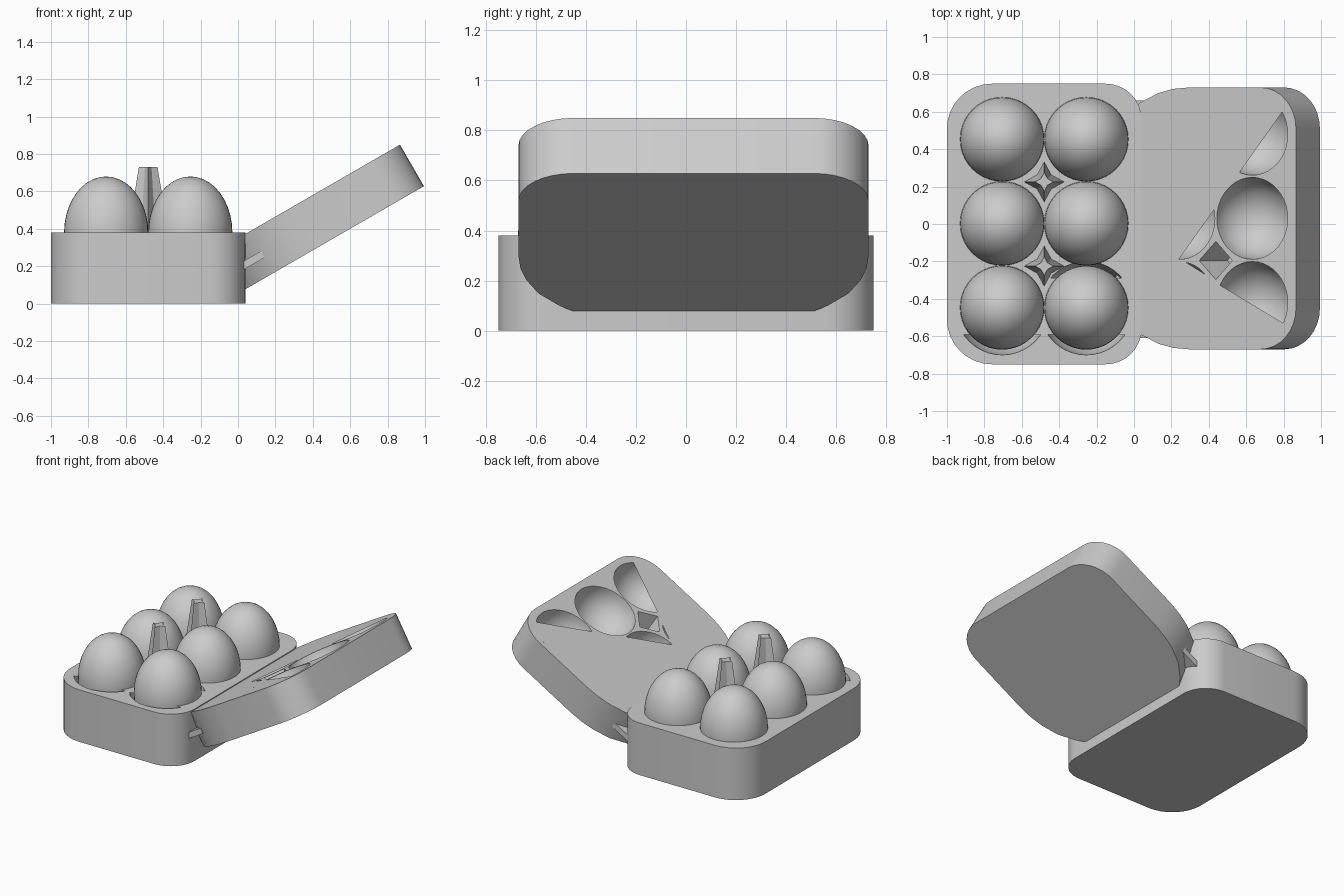
import bpy, bmesh, math
from mathutils import Matrix, Vector

if "Cube" in bpy.data.objects:
    bpy.data.objects.remove(bpy.data.objects["Cube"])


def finish(name, bm, angle=None, matrix=None):
    bmesh.ops.recalc_face_normals(bm, faces=bm.faces)
    me = bpy.data.meshes.new(name)
    bm.to_mesh(me)
    bm.free()
    ob = bpy.data.objects.new(name, me)
    bpy.context.collection.objects.link(ob)
    if matrix:
        ob.matrix_world = matrix
    if angle:
        smooth(ob, angle)
    return ob


def smooth(ob, angle=30):
    bpy.ops.object.select_all(action='DESELECT')
    ob.select_set(True)
    bpy.context.view_layer.objects.active = ob
    bpy.ops.object.shade_smooth_by_angle(angle=math.radians(angle))


def loft(name, rings, matrix=None):
    """Closed solid through two or more rings of 3D points."""
    bm = bmesh.new()
    vs = [[bm.verts.new(p) for p in r] for r in rings]
    n = len(vs[0])
    for a, b in zip(vs, vs[1:]):
        for i in range(n):
            j = (i + 1) % n
            bm.faces.new((a[i], a[j], b[j], b[i]))
    bm.faces.new(vs[0][::-1])
    bm.faces.new(vs[-1])
    return finish(name, bm, matrix=matrix)


def prism(name, pts, z0, z1, matrix=None):
    return loft(name, [[(x, y, z) for x, y in pts] for z in (z0, z1)], matrix)


def arc(cx, cy, rx, ry, a0, n=8):
    return [(cx + rx * math.cos(math.radians(a0 + 90 * i / n)),
             cy + ry * math.sin(math.radians(a0 + 90 * i / n))) for i in range(n + 1)]


def ellipsoid(name, c, r, h, matrix=None, segs=40, rings=20):
    bm = bmesh.new()
    bmesh.ops.create_uvsphere(bm, u_segments=segs, v_segments=rings, radius=1)
    bmesh.ops.transform(bm, verts=bm.verts,
                        matrix=Matrix.Translation(c) @ Matrix.Diagonal((r, r, h, 1)))
    return finish(name, bm, 60, matrix)


def carve(ob, cutter):
    m = ob.modifiers.new("carve", 'BOOLEAN')
    m.operation = 'DIFFERENCE'
    m.solver = 'EXACT'
    m.object = cutter
    bpy.context.view_layer.objects.active = ob
    bpy.context.view_layer.update()
    bpy.ops.object.modifier_apply(modifier=m.name)
    bpy.data.objects.remove(cutter)


def cover(name, c, r, z, p, q, matrix=None):
    """Flat patch over the part of a round recess left of the line p -> q."""
    p, d = Vector(p), Vector(q) - Vector(p)
    bm = bmesh.new()
    bmesh.ops.create_circle(bm, cap_ends=True, segments=96, radius=r)
    bmesh.ops.translate(bm, verts=bm.verts, vec=(c[0], c[1], z))
    bmesh.ops.bisect_plane(bm, geom=bm.verts[:] + bm.edges[:] + bm.faces[:],
                           plane_co=(p.x, p.y, z), plane_no=(d.y, -d.x, 0), clear_outer=True)
    return finish(name, bm, matrix=matrix)


# tray with rounded corners
tray = prism("tray", arc(-.15, .56, .19, .19, 0) + arc(-.76, .51, .24, .24, 90)
             + arc(-.76, -.51, .24, .24, 180) + arc(-.15, -.56, .19, .19, 270), 0, .38)

# cup recesses under the front row, mostly roofed by the tray top
for i, x in enumerate((-.705, -.255)):
    carve(tray, ellipsoid("cup_cutter", (x, -.45, .38), .25, .33))
    lid_patch = cover(f"cup_cover_{i}", (x, -.45), .25, .38, (-1, -.59), (1, -.59))
    if i:
        bm = bmesh.new()
        bm.from_mesh(lid_patch.data)
        bmesh.ops.bisect_plane(bm, geom=bm.verts[:] + bm.edges[:] + bm.faces[:],
                               plane_co=(0, -.29, .38), plane_no=(0, 1, 0), clear_outer=True)
        bm.to_mesh(lid_patch.data)
        bm.free()
smooth(tray)

# six eggs
for i, x in enumerate((-.705, -.255)):
    for j, y in enumerate((-.45, 0, .45)):
        ellipsoid(f"egg_{i}_{j}", (x, y + .003, .38), .225, .30)


# star-section posts between the eggs
def star(cx, cy, z, r, k):
    return [(cx + r * (k if i % 2 else 1) * math.cos(i * math.pi / 4),
             cy + r * (k if i % 2 else 1) * math.sin(i * math.pi / 4), z) for i in range(8)]


for i, y in enumerate((-.225, .225)):
    loft(f"post_{i}", [star(-.48, y, .30, .12, .5), star(-.48, y, .73, .05, .5)])

# tilted lid: local x runs along the lid from its free end, local z = inner side
M = Matrix.Translation((.866, .03, .85)) @ Matrix.Rotation(math.radians(-30), 4, 'Y')
side = [(-.66, .70), (-.76, .692), (-.85, .67), (-.96, .62), (-1.06, .535), (-1.11, .47)]
lid = prism("lid", arc(-.22, .48, .22, .22, 0) + side
            + [(x, -y) for x, y in reversed(side)] + arc(-.22, -.48, .22, .22, 270),
            -.256, 0, M)


def loc(x, y):
    """Top-view position on the lid's inner face -> lid coordinates."""
    return ((x - .866) / math.cos(math.pi / 6), y - .03)


# egg recesses in the lid; all but one partly roofed over
recesses = [((-.27, 0), None),
            ((-.27, .45), ((.80, .61), (.567, .28))),
            ((-.27, -.45), ((.465, -.33), (.823, -.545))),
            ((-.72, 0), ((.433, .083), (.246, -.18))),
            ((-.72, -.45), ((.27, -.20), (.39, -.275)))]
for i, (c, line) in enumerate(recesses):
    carve(lid, ellipsoid("recess_cutter", (*c, 0), .219, .21, M))
    if line:
        p, q = (Vector(loc(*v)) for v in line)
        # keep the roof on the hinge side of the chord
        n = Vector((-(q - p).y, (q - p).x))
        if n.x > 0:
            p, q = q, p
        cover(f"recess_cover_{i}", c, .219, 0, p, q, M)

# post socket in the lid
carve(lid, loft("socket_cutter", [star(-.495, -.225, -.2, .045, .707),
                                  star(-.495, -.225, .02, .108, .707)], M))
smooth(lid)

# hinge strip joining tray and lid
H = Matrix.Translation((.06, .025, .222)) @ Matrix.Rotation(math.radians(-30), 4, 'Y')
prism("hinge", [(-.08, -.635), (.085, -.635), (.085, .635), (-.08, .635)], -.02, .02, H)
